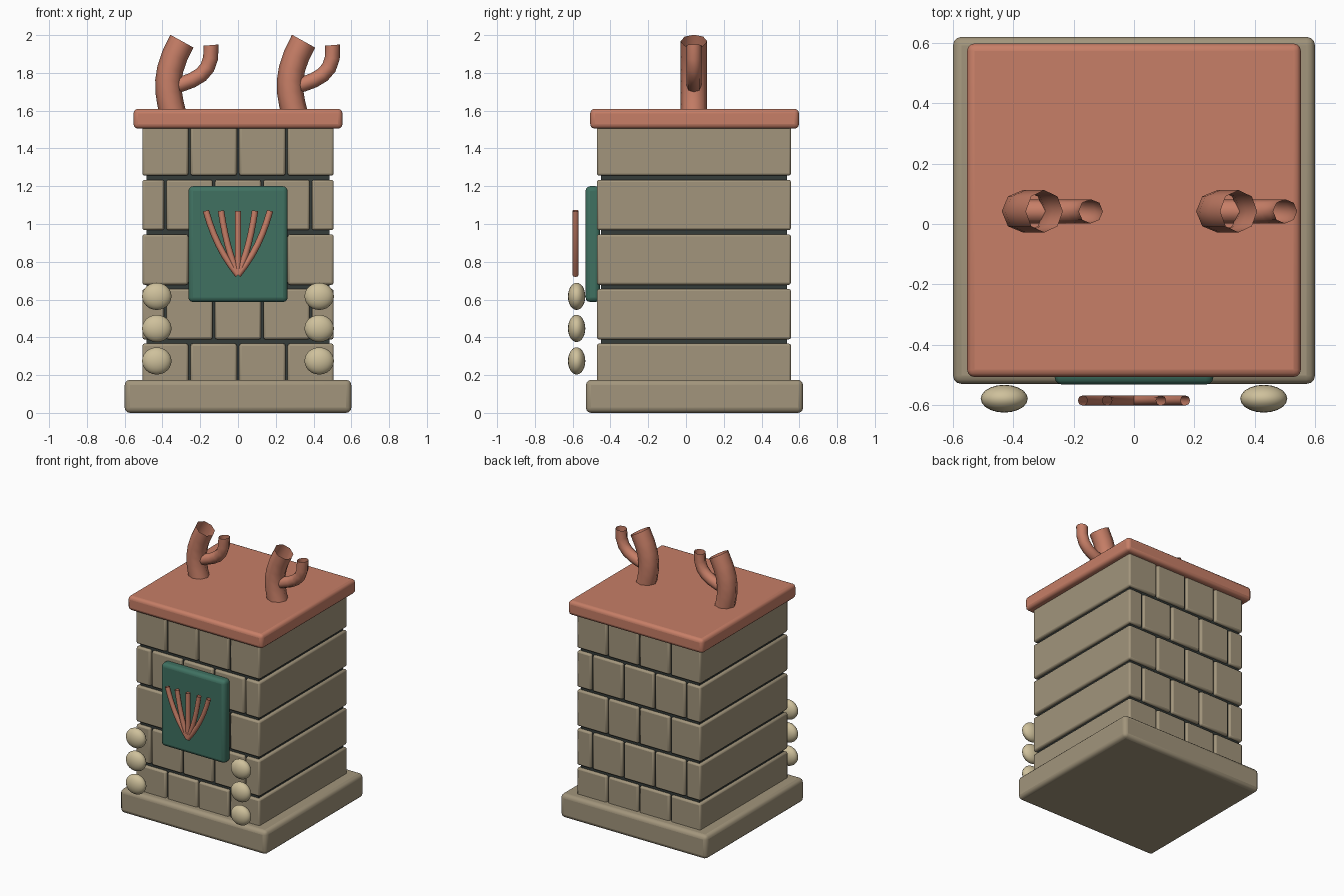
import bpy
from mathutils import Vector

if "Cube" in bpy.data.objects:
    bpy.data.objects.remove(bpy.data.objects["Cube"])


def material(name, rgb):
    m = bpy.data.materials.new(name)
    m.diffuse_color = (*rgb, 1)
    m.use_nodes = True
    m.node_tree.nodes["Principled BSDF"].inputs["Base Color"].default_value = m.diffuse_color
    return m


STONE = material("stone", (0.36, 0.30, 0.20))
MORTAR = material("dark mortar", (0.035, 0.045, 0.042))
CORAL = material("coral", (0.57, 0.21, 0.135))
TEAL = material("teal", (0.05, 0.165, 0.12))
SAND = material("sand", (0.62, 0.53, 0.33))


def box(name, lo, hi, mat, bevel=0.0, segments=2):
    """Rounded box given by its two opposite corners."""
    lo, hi = Vector(lo), Vector(hi)
    bpy.ops.mesh.primitive_cube_add(size=1, location=(lo + hi) / 2)
    ob = bpy.context.object
    ob.name = name
    ob.scale = hi - lo
    bpy.ops.object.transform_apply(location=False, rotation=False, scale=True)
    ob.data.materials.append(mat)
    if bevel:
        mod = ob.modifiers.new("rounded edges", 'BEVEL')
        mod.width, mod.segments = bevel, segments
        bpy.ops.object.shade_smooth_by_angle()
    return ob


def tube(name, p, radius, mat, steps=6):
    """Open eight-sided tube along a cubic Bezier with control points p."""
    cu = bpy.data.curves.new(name, 'CURVE')
    cu.dimensions = '3D'
    cu.bevel_depth, cu.bevel_resolution = radius, 2
    cu.resolution_u = steps
    sp = cu.splines.new('BEZIER')
    sp.bezier_points.add(1)
    a, b = sp.bezier_points
    for pt in (a, b):
        pt.handle_left_type = pt.handle_right_type = 'FREE'
    p = [Vector(v) for v in p]
    a.co, a.handle_right, a.handle_left = p[0], p[1], 2 * p[0] - p[1]
    b.co, b.handle_left, b.handle_right = p[3], p[2], 2 * p[3] - p[2]
    cu.materials.append(mat)
    ob = bpy.data.objects.new(name, cu)
    bpy.context.collection.objects.link(ob)
    return ob


# Plinth, mortar core and roof slab
box("plinth", (-0.6, -0.53, 0), (0.6, 0.62, 0.175), STONE, 0.028, 3)
box("mortar_core", (-0.485, -0.45, 0.1), (0.485, 0.535, 1.53), MORTAR)
box("roof_slab", (-0.553, -0.507, 1.505), (0.553, 0.598, 1.61), CORAL, 0.024, 3)

# Brick courses running from front to back, joints staggered
JOINTS = ([-0.5125, -0.257, 0, 0.257, 0.5125],
          [-0.5125, -0.385, -0.128, 0.128, 0.385, 0.5125])
for row in range(5):
    z = 0.1 + 0.289 * row
    xs = JOINTS[row % 2]
    for i, (x0, x1) in enumerate(zip(xs, xs[1:])):
        box(f"brick_{row}_{i}", (x0 + 0.006, -0.472, z),
            (x1 - 0.006, 0.556, z + 0.267), STONE, 0.012)

# Front panel with a fan of five twigs
box("front_panel", (-0.263, -0.532, 0.587), (0.263, -0.455, 1.2), TEAL, 0.025, 3)
for i, x in enumerate((-0.17, -0.09, 0, 0.09, 0.17)):
    y = -0.585
    tube(f"fan_twig_{i}", [(0, y, 0.73), (0.52 * x, y, 0.84),
                           (0.78 * x, y, 0.94), (x, y, 1.07)], 0.017, CORAL)

# Stacked pebbles on both front corners
for side in (-1, 1):
    for i, z in enumerate((0.275, 0.447, 0.617)):
        bpy.ops.mesh.primitive_uv_sphere_add(segments=20, ring_count=12, radius=1,
                                             location=(side * 0.43, -0.579, z))
        ob = bpy.context.object
        ob.name = f"pebble_{'left' if side < 0 else 'right'}_{i}"
        ob.scale = (0.078, 0.046, 0.072)
        ob.data.materials.append(SAND)
        bpy.ops.object.shade_smooth()

# Two branching roof pipes
for name, x in (("left", -0.34), ("right", 0.304)):
    y = 0.042
    tube(f"pipe_{name}", [(x, y, 1.57), (x - 0.04, y, 1.71),
                          (x - 0.05, y, 1.80), (x + 0.043, y, 1.968)], 0.07, CORAL)
    tube(f"pipe_branch_{name}", [(x - 0.03, y, 1.72), (x + 0.12, y, 1.76),
                                 (x + 0.21, y, 1.79), (x + 0.197, y, 1.947)],
         0.04, CORAL)
